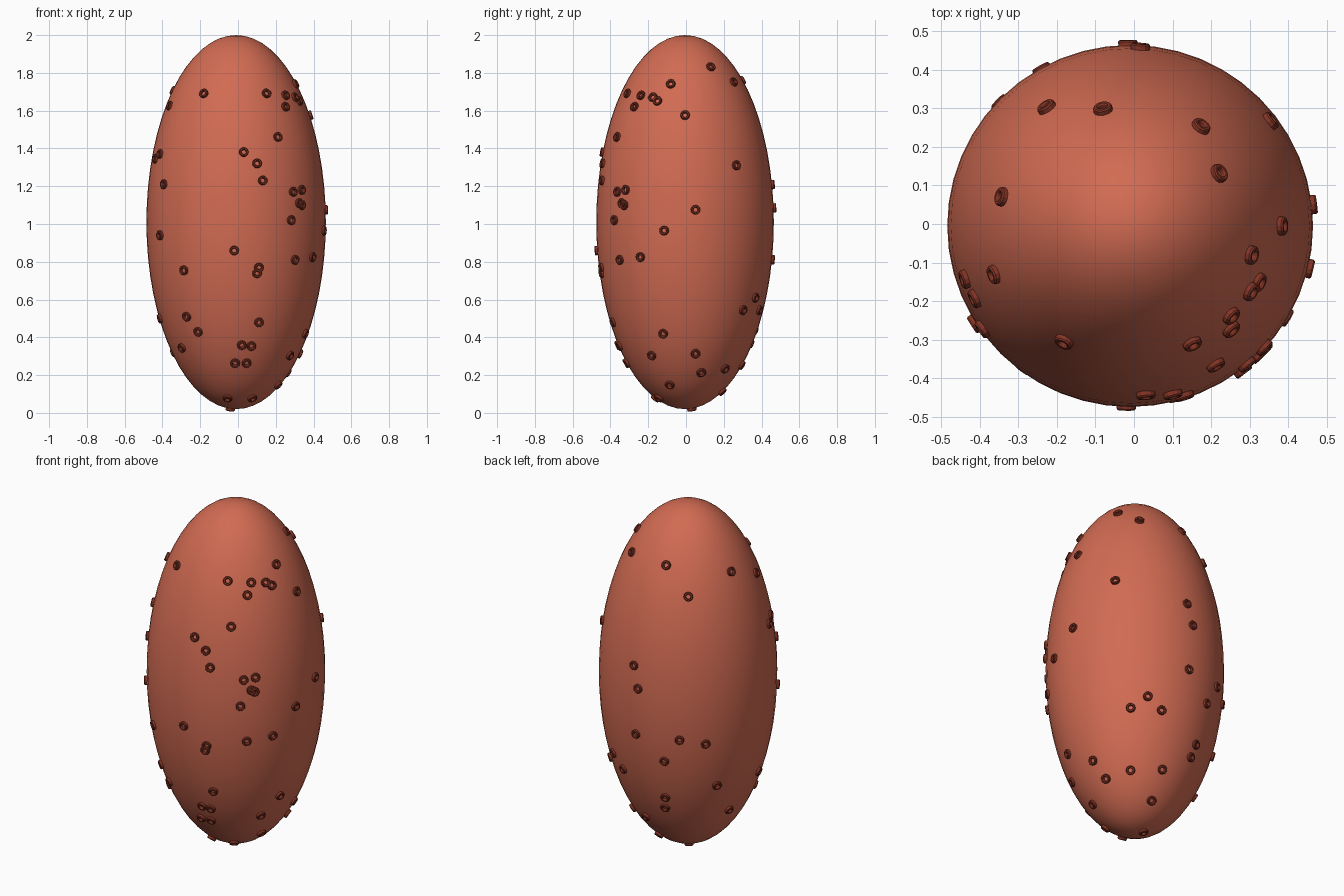
import bpy, bmesh, math
from mathutils import Vector, Matrix

if "Cube" in bpy.data.objects:
    bpy.data.objects.remove(bpy.data.objects["Cube"])

CENTRE = Vector((-0.01, -0.005, 1.01))
RADII = Vector((0.475, 0.47, 0.99))


def material(name, color):
    m = bpy.data.materials.new(name)
    m.diffuse_color = (*color, 1)
    m.use_nodes = True
    m.node_tree.nodes["Principled BSDF"].inputs["Base Color"].default_value = m.diffuse_color
    return m


coral = material("coral", (0.64, 0.147, 0.085))
rust = material("rust", (0.23, 0.034, 0.018))

# Smooth elongated body
bpy.ops.mesh.primitive_uv_sphere_add(segments=48, ring_count=32, radius=1, location=CENTRE)
body = bpy.context.object
body.name = "body"
body.scale = RADII
bpy.ops.object.transform_apply(location=False, rotation=False, scale=True)
bpy.ops.object.shade_smooth()
body.data.materials.append(coral)

# Shared pore ring: a short open tube with softened rims
PROFILE = [(0.012, -0.012), (0.012, 0.009), (0.015, 0.014),
           (0.022, 0.014), (0.025, 0.010), (0.025, -0.012)]
SIDES = 12
bm = bmesh.new()
loops = []
for i in range(SIDES):
    a = math.tau * i / SIDES
    loops.append([bm.verts.new((r * math.cos(a), r * math.sin(a), z)) for r, z in PROFILE])
n = len(PROFILE)
for i in range(SIDES):
    p, q = loops[i], loops[(i + 1) % SIDES]
    for k in range(n):
        j = (k + 1) % n
        bm.faces.new((p[k], p[j], q[j], q[k]))
bmesh.ops.recalc_face_normals(bm, faces=bm.faces)
ring_mesh = bpy.data.meshes.new("pore_ring")
bm.to_mesh(ring_mesh)
bm.free()
ring_mesh.materials.append(rust)


def surface_point(azimuth, elevation, u, v):
    """Project a planar offset from the centre onto the side of the body facing a direction."""
    a, e = math.radians(azimuth), math.radians(elevation)
    flat = Vector((math.cos(a), math.sin(a), 0))
    right = Vector((-math.sin(a), math.cos(a), 0))
    up = Vector((0, 0, math.cos(e))) - flat * math.sin(e)
    out = flat * math.cos(e) + Vector((0, 0, math.sin(e)))
    start = right * u + up * v
    o = Vector([start[i] / RADII[i] for i in range(3)])
    d = Vector([out[i] / RADII[i] for i in range(3)])
    b, c = o.dot(d), o.dot(o) - 1
    t = (-b + math.sqrt(max(b * b - d.dot(d) * c, 0))) / d.dot(d)
    s = o + d * t
    s.normalize()
    point = Vector([s[i] * RADII[i] for i in range(3)])
    normal = Vector([s[i] / RADII[i] for i in range(3)]).normalized()
    return CENTRE + point, normal


# Pore positions by side of the body
front = [(-.18, 1.69), (.15, 1.69), (.25, 1.68), (.25, 1.62), (.30, 1.67), (.21, 1.46),
         (.03, 1.38), (.10, 1.32), (.13, 1.23), (.29, 1.17), (.335, 1.18), (.322, 1.11),
         (.335, 1.10), (.28, 1.02), (-.02, .86), (.30, .81), (.11, .77), (.10, .74),
         (.11, .48), (.02, .36), (.07, .355), (-.015, .265), (.045, .265), (-.055, .08),
         (.075, .08), (-.21, .43), (-.27, .51), (-.295, .345), (-.285, .755),
         (-.41, .94), (-.39, 1.21), (-.41, 1.37), (-.435, 1.345)]
right = [(.13, 1.83), (.25, 1.75), (-.08, 1.74), (-.15, 1.65), (-.005, 1.575),
         (.265, 1.31), (.05, 1.075), (-.115, .965), (-.24, .825), (.365, .61),
         (.30, .545), (.385, .545), (-.12, .42), (.05, .315), (-.18, .305),
         (.205, .235), (.08, .215), (-.085, .15), (.19, .115)]
top = [(-.08, .295), (-.225, .30), (-.34, .07), (-.36, -.13)]
back_left = [(-.285, .027), (-.264, -.096), (-.275, -.336), (-.045, -.368), (.093, -.389),
             (-.125, -.48), (.152, -.608), (-.12, -.672), (-.12, -.725), (.216, -.736),
             (-.221, -.773), (.371, -.533)]
bottom = [(-.03, -.035)]

# (azimuth, elevation, origin u, origin v, offsets)
groups = [(-90, 0, CENTRE.x, CENTRE.z, front),
          (0, 0, CENTRE.y, CENTRE.z, right),
          (-90, 90, CENTRE.x, CENTRE.y, top),
          (125, 25, 0, 0, back_left),
          (-90, -90, 0, 0, bottom)]
for az, el, u0, v0, points in groups:
    for u, v in points:
        place, normal = surface_point(az, el, u - u0, v - v0)
        ring = bpy.data.objects.new("pore_ring", ring_mesh)
        ring.matrix_world = (Matrix.Translation(place)
                             @ normal.to_track_quat('Z', 'Y').to_matrix().to_4x4())
        bpy.context.collection.objects.link(ring)
